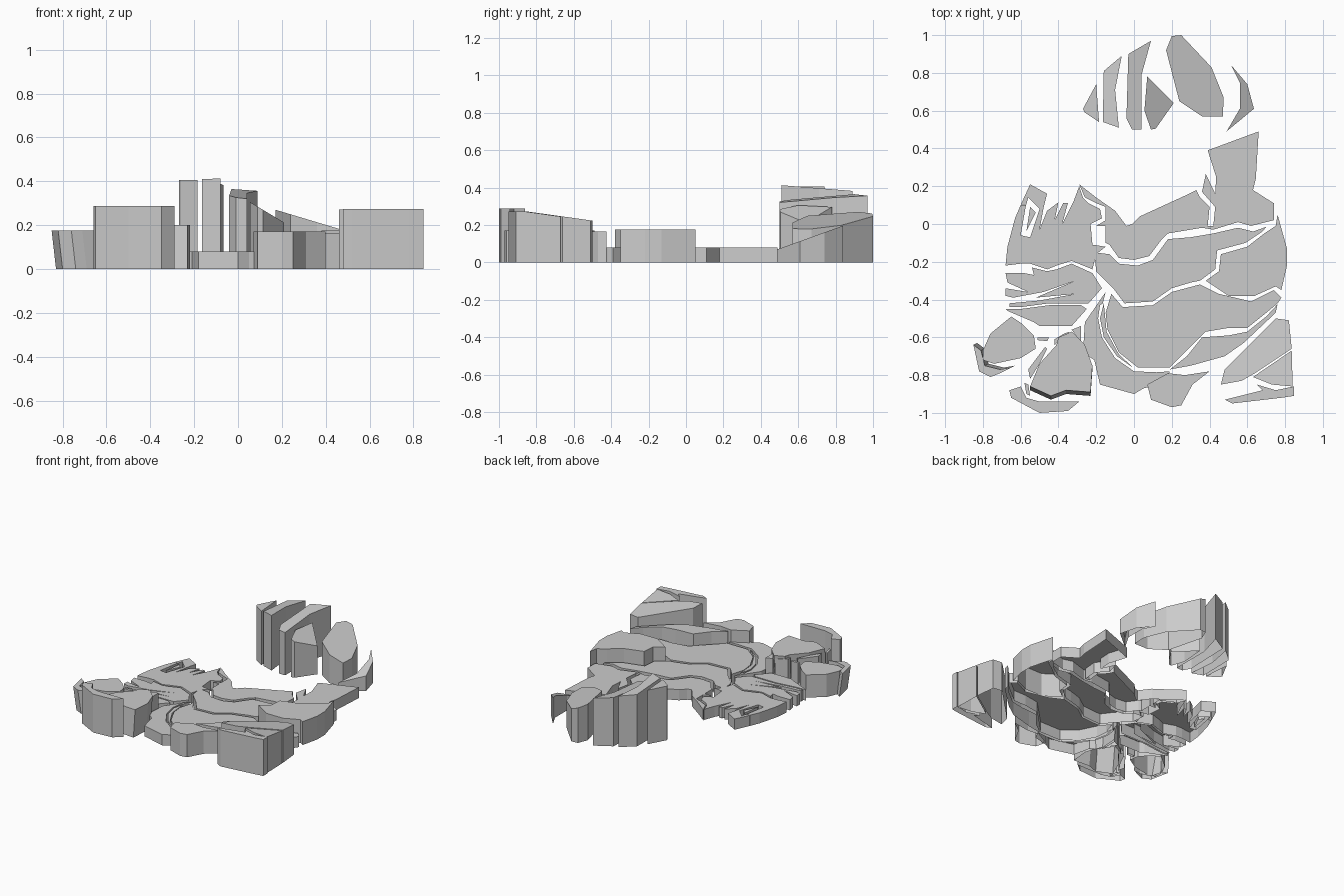
import bpy, bmesh

# One plate: outline in hundredths, planar (optionally tilted) top, side walls, open underneath.
# top height = h + gx*(x-x0) + gy*(y-y0), measured from the first outline point
def plate(name, pts, h, gx=0.0, gy=0.0, shift=(0, 0)):
    bm = bmesh.new()
    x0, y0 = pts[0]
    n = len(pts)
    area = sum(pts[i][0] * pts[(i + 1) % n][1] - pts[(i + 1) % n][0] * pts[i][1] for i in range(n))
    if area < 0:
        pts = pts[::-1]
    top, low = [], []
    for x, y in pts:
        z = h + (gx * (x - x0) + gy * (y - y0)) / 100
        top.append(bm.verts.new((x / 100, y / 100, z)))
        low.append(bm.verts.new(((x + shift[0]) / 100, (y + shift[1]) / 100, 0)))
    cap = bm.faces.new(top)
    for i in range(n):
        j = (i + 1) % n
        bm.faces.new([low[i], low[j], top[j], top[i]])
    bm.normal_update()
    bmesh.ops.triangulate(bm, faces=[cap])
    me = bpy.data.meshes.new(name)
    bm.to_mesh(me)
    bm.free()
    ob = bpy.data.objects.new(name, me)
    bpy.context.collection.objects.link(ob)

# Tail: six separate rising bands
plate("tail_band_1", [(-27, 61), (-20, 74), (-18.5, 54), (-26, 59)], .405)
plate("tail_band_2", [(-16.5, 54), (-16, 81), (-6.5, 89), (-10, 71), (-8, 51)], .41, 0, -.08)
plate("tail_band_3", [(-4, 56), (-3, 90), (9, 97), (4, 79), (4, 50), (-1, 50)], .335, -.12, .09)
plate("tail_band_4", [(5.5, 60), (7, 78), (21, 64), (11.5, 50.5), (9, 50)], .305, -.6, 0)
plate("tail_band_5", [(17, 92), (20, 99.5), (25, 100), (41, 83), (47.5, 67), (47, 57), (36, 57), (24, 65)], .27, -.3, 0)
plate("tail_band_6", [(49, 49), (56, 61), (56, 75), (51.5, 84), (60, 74), (63.5, 61)], .07, 0, .36)

# Back with tail base and right ear rim
plate("back", [
    (-29, 21), (-20, 14), (-10, 7), (-4, -1), (-1, 0), (3, 4), (27, 15), (33, 18), (35, 14), (40, 9),
    (39, -1), (42, -1), (43, 9), (36, 17), (38, 26.5), (43, 16), (43.5, 25), (39, 39), (66, 49),
    (64.5, 24), (63, 18), (74, 11), (74, 2), (62, -1), (55, 1), (42, -3), (36, -2), (18, -5),
    (14, -9), (8, -17), (0, -19), (-8, -18), (-13, -11), (-15, -10), (-15, -1), (-20, -1), (-15, 2),
    (-15, 9), (-20, 11), (-22, 12), (-26, 14)], .08)

# Head upper half with left ear opening (reached through a hairline slit)
plate("head", [
    (-68, -22), (-67, -12), (-63, 3), (-60, 10), (-57.2, 10), (-60, -6), (-55, -7), (-50, 8), (-56, 14),
    (-57, 10.3), (-59.9, 10.3), (-55, 21), (-46, 16), (-47, 12), (-48, 8), (-50, -3), (-46, 7), (-40, 11.5),
    (-42, 2), (-37.5, 11), (-35, 11), (-38, 0), (-32, 12), (-29, 20), (-27, 14), (-24, 11),
    (-18, 8), (-17, 3), (-23, 0), (-22, -11), (-15, -12), (-20, -16), (-22, -24), (-33, -19.5), (-41, -22),
    (-46, -24), (-55, -21), (-60, -21)], .08)
plate("left_ear_inner", [(-57, -4), (-55, 9), (-52, 6)], .08)

# Cheek and chest with whisker notches
plate("cheek", [
    (-68, -26), (-58, -26), (-53, -27), (-54, -23), (-46, -25), (-41, -24), (-33, -21), (-22, -26), (-17, -34),
    (-24, -42), (-45, -42), (-60, -44), (-66, -44), (-66, -42), (-50, -40.5),
    (-31, -37), (-52, -39), (-31, -30), (-48, -36), (-64, -39), (-68, -38), (-68, -34), (-56, -36), (-67, -31)], .08)
plate("chest", [(-68, -45), (-60, -45), (-45, -43), (-28, -43), (-25, -45), (-33, -54), (-50, -54),
                (-53, -52), (-67, -46)], .08)

# Body bands from back to belly
plate("flank_band", [
    (-21, -15), (-13, -16), (-8, -21), (2, -22), (10, -19), (18, -8), (30, -7), (42, -5), (55, -2),
    (63, -4), (70, -1.5), (68, -4), (59, -10), (44, -14), (43, -24), (35, -30), (30, -31),
    (20, -34), (10, -41), (-5, -42), (-11, -34), (-20, -25)], .08)
plate("thigh", [(38, -30), (45, -25), (46, -16), (60, -12), (69, -5), (75, -1), (76, 5), (81, -13), (81, -22),
                (78, -35), (75, -33), (64, -38), (50, -38)], .175)
plate("belly_band", [
    (-12, -37), (-6, -44), (10, -43), (20, -36), (35, -32), (45, -37), (62, -41), (74, -35), (78, -39), (76, -42),
    (70, -47), (60, -55), (50, -55), (38, -57), (30, -65), (19, -76), (2, -76), (-8, -68),
    (-14, -56), (-15, -47)], .08)
plate("lower_flank", [(19, -77), (28, -70), (36, -60), (50, -59), (60, -57), (70, -49), (76, -42.5),
                      (75, -47), (58, -63), (48, -70), (30, -75)], .165)
plate("under_belly", [
    (-15, -36), (-26, -52), (-27, -68), (-21, -72), (-18, -85), (0, -90), (5, -87), (17, -84), (19, -78),
    (12, -78.5), (0, -78), (-10, -71), (-17, -60), (-19, -50), (-18, -43), (-16.5, -42)], .08)
plate("belly_strip", [(-16, -42), (-18, -50), (-16, -60), (-9, -70), (0, -76.5), (-8, -69), (-14.5, -57),
                      (-15.5, -47)], .08)
plate("middle_foot", [(7, -85), (18, -79), (27, -80), (40, -78), (31, -85), (25, -96), (20, -97), (9, -93)], .17)

# Right hind foot
plate("right_foot", [(46, -85), (48, -77), (66, -59), (75, -50), (82, -51), (83.5, -66), (64, -79), (57, -83)],
      .272, 0, -.14)
plate("right_foot_side", [(83.5, -67), (84, -86), (73, -85), (63, -81)], .245, 0, -.14)
plate("right_toes", [(48, -93), (60, -90), (68, -88), (65, -85), (75, -88), (84.7, -86), (84.7, -91),
                     (78, -92), (52, -95)], .273)

# Left feet
plate("rear_left_foot", [(-80, -67), (-76, -58), (-65, -49), (-59, -53), (-53, -59), (-52, -66),
                         (-60, -71), (-74, -74), (-80, -72)], .17)
plate("rear_left_toes", [(-85, -64), (-81, -67), (-79, -75), (-71, -77), (-65, -76), (-71, -79),
                         (-76, -81), (-82, -78)], .175, 0, 0, (2, 1))
plate("front_left_foot", [(-55, -86), (-50, -74), (-41, -64), (-40, -60), (-33, -57), (-26, -64), (-22, -75),
                          (-23, -89), (-36, -88), (-44, -91)], .2, 0, 0, (0, -2))
plate("front_left_toes", [(-66, -88), (-60, -86), (-57, -92), (-50, -94), (-29, -94), (-35, -99),
                          (-50, -100), (-65, -92)], .287)

# Small stripes on the left legs
for i, pts in enumerate([
        [(-56, -77), (-47, -65), (-46, -66), (-50, -74), (-55, -82)],
        [(-51, -60), (-45, -60), (-46, -62), (-51, -61.5)],
        [(-42, -64), (-34, -57), (-37, -58), (-42, -61)],
        [(-33, -56), (-28, -54), (-28, -67), (-30, -60)],
        [(-58, -84), (-56, -85), (-55, -91), (-57, -90)]]):
    plate("leg_stripe_%d" % (i + 1), pts, .18)
